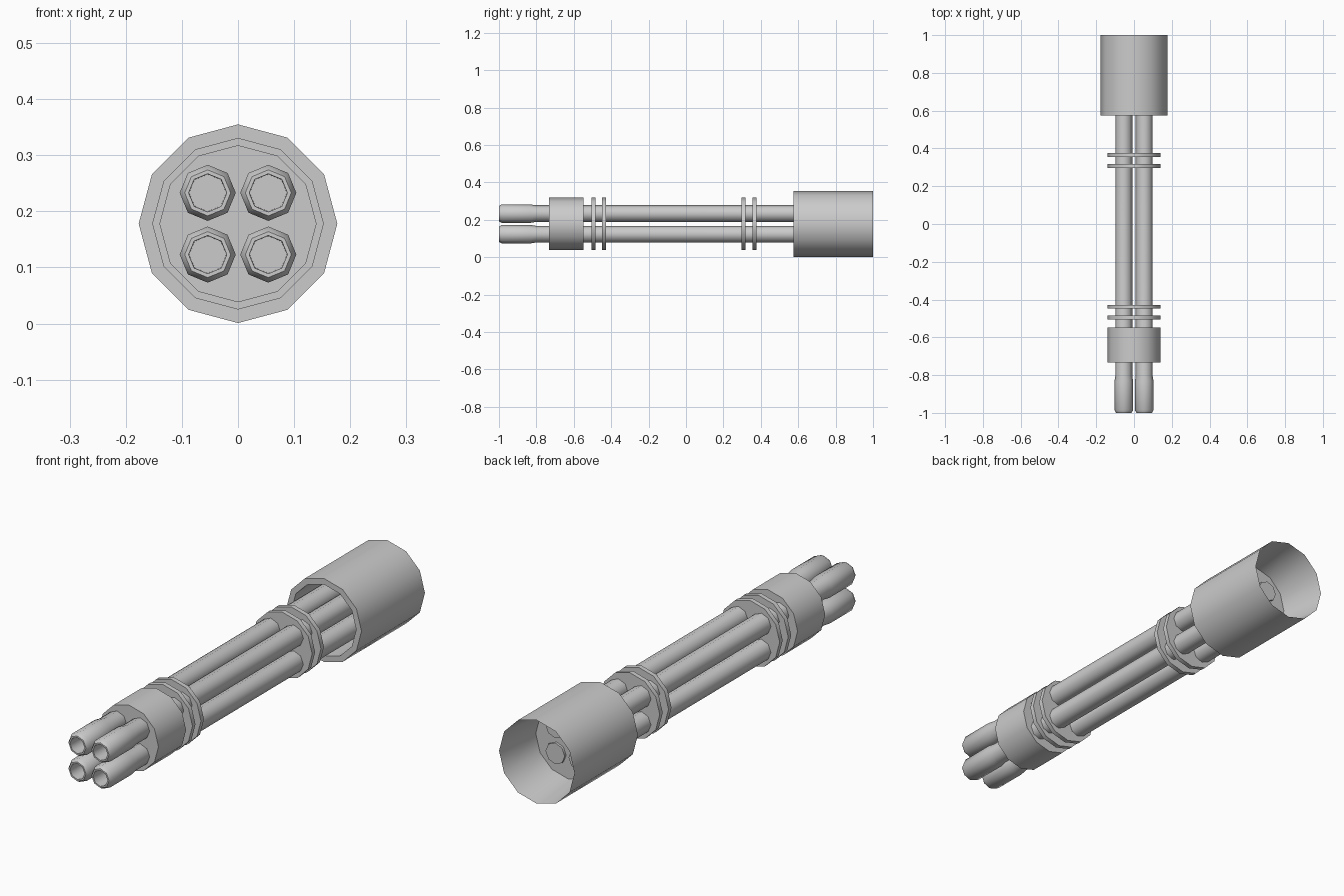
import bpy, bmesh, math

if "Cube" in bpy.data.objects:
    bpy.data.objects.remove(bpy.data.objects["Cube"])

CZ = 0.178  # height of the long axis


def lathe(name, profile, sides, x=0.0, z=CZ, closed=False):
    """Revolve (y, radius) points about a y-parallel axis; radius 0 makes a pole."""
    bm = bmesh.new()
    rings = []
    for y, r in profile:
        if r == 0:
            rings.append([bm.verts.new((x, y, z))] * sides)
        else:
            rings.append([bm.verts.new((x + r * math.cos(2 * math.pi * i / sides), y,
                                        z + r * math.sin(2 * math.pi * i / sides)))
                          for i in range(sides)])
    pairs = list(zip(rings, rings[1:]))
    if closed:
        pairs.append((rings[-1], rings[0]))
    for a, b in pairs:
        for i in range(sides):
            j = (i + 1) % sides
            quad = list(dict.fromkeys((a[i], a[j], b[j], b[i])))
            bm.faces.new(quad)
    bmesh.ops.dissolve_limit(bm, angle_limit=0.001, verts=bm.verts, edges=bm.edges)
    bmesh.ops.recalc_face_normals(bm, faces=bm.faces)
    me = bpy.data.meshes.new(name)
    bm.to_mesh(me)
    bm.free()
    ob = bpy.data.objects.new(name, me)
    bpy.context.collection.objects.link(ob)
    bpy.ops.object.select_all(action='DESELECT')
    ob.select_set(True)
    bpy.context.view_layer.objects.active = ob
    bpy.ops.object.shade_smooth_by_angle(angle=math.radians(46))
    return ob


def disc(name, y0, y1, r):
    return lathe(name, [(y0, 0), (y0, r), (y1, r), (y1, 0)], 12)


# Four hollow-tipped barrels with thicker muzzles
barrel = [(-0.90, 0), (-0.90, 0.033), (-1.0, 0.034), (-1.0, 0.041), (-0.985, 0.05),
          (-0.835, 0.05), (-0.805, 0.045), (0.80, 0.045), (0.80, 0)]
n = 1
for sx in (-1, 1):
    for sz in (-1, 1):
        lathe(f"barrel_{n}", barrel, 8, sx * 0.054, CZ + sz * 0.055)
        n += 1

# Front collar and thin spacer plates
disc("front_collar", -0.733, -0.548, 0.14)
for k, y in enumerate((-0.495, -0.438, 0.307, 0.366)):
    disc(f"spacer_plate_{k + 1}", y - 0.01, y + 0.01, 0.14)

# Rear sleeve: recessed front, dividing plate, flared open back
lathe("rear_sleeve", [(0.785, 0), (0.785, 0.152), (0.575, 0.152), (0.575, 0.177),
                      (1.0, 0.177), (0.79, 0.152), (0.79, 0)], 12)
